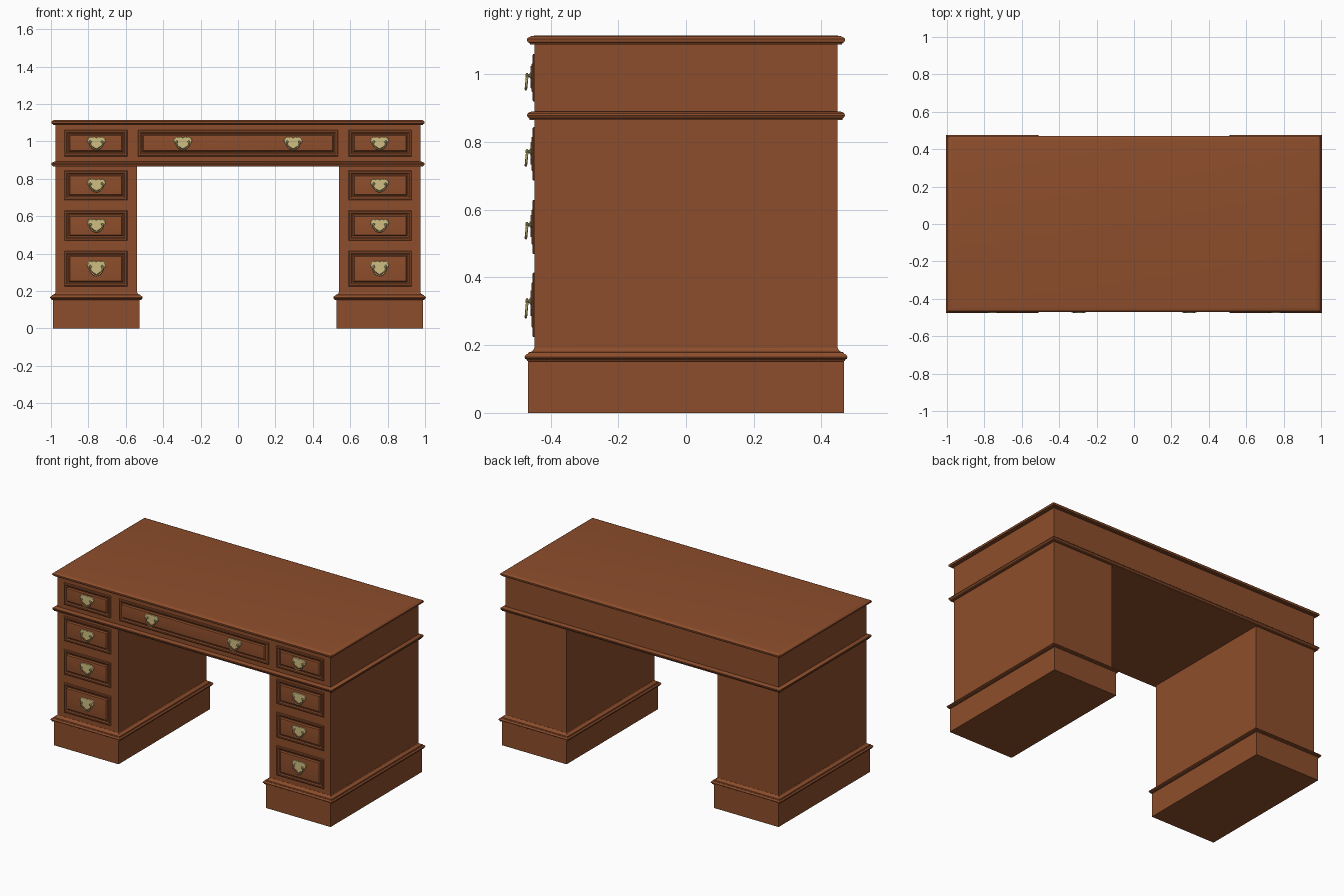
import bpy, bmesh, math
from mathutils import Vector

if "Cube" in bpy.data.objects:
    bpy.data.objects.remove(bpy.data.objects["Cube"])


def material(name, rgb):
    m = bpy.data.materials.new(name)
    m.diffuse_color = (*rgb, 1)
    m.use_nodes = True
    m.node_tree.nodes["Principled BSDF"].inputs["Base Color"].default_value = m.diffuse_color
    return m


wood = material("wood", (0.27, 0.076, 0.025))
brass = material("brass", (0.62, 0.52, 0.22))


def finish(bm, name, mat, angle=30):
    bmesh.ops.recalc_face_normals(bm, faces=bm.faces)
    me = bpy.data.meshes.new(name)
    bm.to_mesh(me)
    bm.free()
    me.materials.append(mat)
    ob = bpy.data.objects.new(name, me)
    bpy.context.collection.objects.link(ob)
    bpy.ops.object.select_all(action='DESELECT')
    ob.select_set(True)
    bpy.context.view_layer.objects.active = ob
    bpy.ops.object.shade_smooth_by_angle(angle=math.radians(angle))
    return ob


def skin(name, rings, mat):
    """Closed solid through a stack of equally long point rings."""
    bm = bmesh.new()
    loops = [[bm.verts.new(p) for p in r] for r in rings]
    n = len(loops[0])
    for a, b in zip(loops, loops[1:]):
        for i in range(n):
            j = (i + 1) % n
            bm.faces.new((a[i], a[j], b[j], b[i]))
    bm.faces.new(loops[0])
    bm.faces.new(loops[-1])
    return finish(bm, name, mat)


SIGNS = [(-1, -1), (1, -1), (1, 1), (-1, 1)]


def moulding(name, cx, hx, hy, profile):
    """Rectangular footprint grown by each (offset, z) of the profile."""
    return skin(name, [[(cx + s * (hx + o), t * (hy + o), z) for s, t in SIGNS]
                       for o, z in profile], wood)


def drawer(name, cx, cz, hx, hz):
    """Drawer front: outer lip, sunk groove, raised panel."""
    prof = [(0, -0.44), (0, -0.451), (0.004, -0.454), (0.012, -0.454),
            (0.018, -0.4495), (0.024, -0.4495), (0.030, -0.456), (0.036, -0.457)]
    return skin(name, [[(cx + s * (hx - i), y, cz + t * (hz - i)) for s, t in SIGNS]
                       for i, y in prof], wood)


# Pedestals: plinth, plinth moulding, cabinet
HX, HY, PX = 0.2175, 0.447, 0.757
for side, s in (("left", -1), ("right", 1)):
    moulding(side + "_plinth", s * PX, 0.231, 0.467, [(0, 0), (0, 0.156)])
    moulding(side + "_plinth_moulding", s * PX, HX, HY,
             [(0.010, 0.152), (0.023, 0.153), (0.023, 0.157), (0.028, 0.160),
              (0.030, 0.165), (0.028, 0.170), (0.023, 0.174), (0.020, 0.174),
              (0.018, 0.179), (0.010, 0.181), (0.005, 0.185), (0.001, 0.192), (-0.01, 0.192)])
    moulding(side + "_cabinet", s * PX, HX, HY, [(0, 0.15), (0, 0.875)])

# Upper case with waist moulding and top
moulding("waist_moulding", 0, 0.975, HY,
         [(0, 0.865), (0.015, 0.865), (0.016, 0.870), (0.020, 0.873), (0.0225, 0.878),
          (0.0215, 0.884), (0.018, 0.887), (0.012, 0.889), (0.007, 0.891), (-0.01, 0.891)])
moulding("upper_case", 0, 0.975, HY, [(0, 0.88), (0, 1.095)])
moulding("desk_top", 0, 0.975, HY,
         [(0, 1.088), (0.013, 1.088), (0.015, 1.093), (0.020, 1.094), (0.0225, 1.099),
          (0.0225, 1.105), (0.019, 1.109), (0.010, 1.113), (-0.005, 1.115)])

# Brass handle master parts, reused as linked copies
outline = [(0, 0.029), (0.012, 0.035), (0.024, 0.031), (0.034, 0.034), (0.044, 0.028),
           (0.050, 0.014), (0.045, 0.002), (0.037, -0.004), (0.033, -0.015),
           (0.021, -0.018), (0.011, -0.025), (0, -0.031)]
outline += [(-x, z) for x, z in outline[-2:0:-1]]
plate = skin("handle_plate", [[(x * k, y, z * k) for x, z in outline]
                              for k, y in ((1, 0.003), (1, -0.001), (0.95, -0.003))], brass)

bm = bmesh.new()
R, SEG = 0.0038, 8
path = [Vector((0.035 * math.cos(a), -0.012 - 0.004 * math.sin(a), 0.006 - 0.040 * math.sin(a)))
        for a in [math.pi * i / 16 for i in range(17)]]
prev = None
for i, p in enumerate(path):
    d = (path[min(i + 1, 16)] - path[max(i - 1, 0)]).normalized()
    u = d.cross(Vector((0, 1, 0))).normalized()
    v = d.cross(u)
    ring = [bm.verts.new(p + R * (math.cos(t) * u + math.sin(t) * v))
            for t in [2 * math.pi * k / SEG for k in range(SEG)]]
    if prev:
        for k in range(SEG):
            bm.faces.new((prev[k], prev[(k + 1) % SEG], ring[(k + 1) % SEG], ring[k]))
    if i in (0, 16):
        bm.faces.new(ring)
    prev = ring
bail = finish(bm, "handle_bail", brass, 50)

# Turned posts carrying the bail
posts = []
for side, s in (("left", -1), ("right", 1)):
    turn = [(0.009, 0.0), (0.009, -0.004), (0.0045, -0.006), (0.0045, -0.009),
            (0.0075, -0.011), (0.0075, -0.014), (0.004, -0.017)]
    posts.append(skin("handle_post_" + side, [
        [(s * 0.032 + r * math.cos(math.pi * k / 6), y, 0.007 + r * math.sin(math.pi * k / 6))
         for k in range(12)] for r, y in turn], brass))

masters = [plate, bail] + posts
spots = []

# Drawer fronts
ROWS = [("frieze", 0.990, 0.070, 0.990), ("upper", 0.765, 0.079, 0.765),
        ("middle", 0.549, 0.080, 0.550), ("lower", 0.319, 0.095, 0.322)]
for side, s in (("left", -1), ("right", 1)):
    for row, cz, hz, hz_handle in ROWS:
        drawer(f"{side}_{row}_drawer", s * 0.760, cz, 0.168, hz)
        spots.append((s * 0.757, hz_handle, 1.15 if row == "lower" else 1.0))
drawer("centre_drawer", 0, 0.990, 0.535, 0.070)
spots += [(-0.295, 0.990, 1.0), (0.295, 0.990, 1.0)]

# Place the handles
for n, (x, z, k) in enumerate(spots):
    for m in masters:
        ob = m if n == 0 else m.copy()
        if n:
            bpy.context.collection.objects.link(ob)
        ob.location = (x, -0.457, z)
        ob.scale = (1, 1, k)
